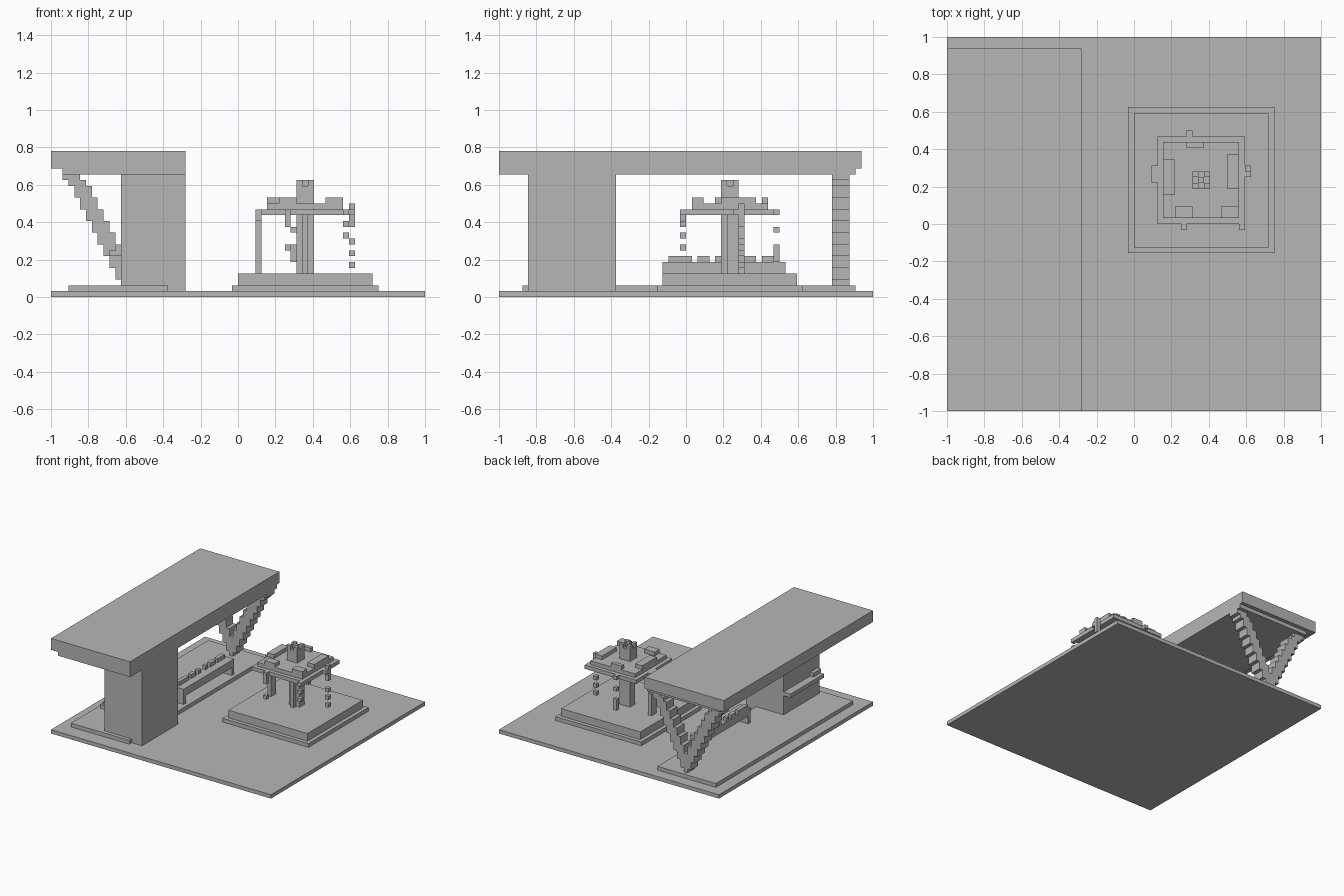
import bpy
import bmesh

if "Cube" in bpy.data.objects:
    bpy.data.objects.remove(bpy.data.objects["Cube"], do_unlink=True)

V = 1 / 32  # size of one block
stone = bpy.data.materials.new("grey_stone")
stone.use_nodes = True
stone.diffuse_color = (0.47, 0.47, 0.47, 1)
stone.node_tree.nodes["Principled BSDF"].inputs["Base Color"].default_value = (0.47, 0.47, 0.47, 1)


def build(name, boxes):
    """Make one object from boxes (x0, x1, y0, y1, z0, z1) in block units."""
    bm = bmesh.new()
    for x0, x1, y0, y1, z0, z1 in boxes:
        made = bmesh.ops.create_cube(bm, size=1)["verts"]
        for v in made:
            v.co.x = (x1 if v.co.x > 0 else x0) * V
            v.co.y = (y1 if v.co.y > 0 else y0) * V
            v.co.z = (z1 if v.co.z > 0 else z0) * V
    mesh = bpy.data.meshes.new(name)
    bm.to_mesh(mesh)
    bm.free()
    mesh.materials.append(stone)
    obj = bpy.data.objects.new(name, mesh)
    bpy.context.collection.objects.link(obj)
    return obj


def drips(name, x, y, spans):
    """Broken stream of water one block wide."""
    build(name, [(x, x + 1, y, y + 1, z0, z1) for z0, z1 in spans])


# Ground and shelter
build("ground", [(-32, 32, -32, 32, 0, 1)])
build("shelter_floor", [(-29, -12, -28, 29, 1, 2)])
build("shelter_roof", [(-32, -9, -32, 30, 22, 25), (-30, -9, -32, 29, 21, 22)])
build("shelter_wall", [(-20, -9, -27, -12, 1, 21)])
build("wall_ledge", [(-22, -20, -26, -12, 7, 8), (-21, -20, -26, -23, 8, 9)])

# Stepped V-shaped pillar, mirrored about its centre
steps = [(2, 3, -20)] + [(3 + 2 * i, 5 + 2 * i, -21 - i) for i in range(8)]
steps += [(19, 20, -29), (20, 21, -30)]
pillar = []
for z0, z1, left in steps:
    right = left + 3
    if right > -20:
        pillar.append((left, -39 - left, 25, 28, z0, z1))
    else:
        pillar.append((left, right, 25, 28, z0, z1))
        pillar.append((-39 - right, -39 - left, 25, 28, z0, z1))
build("v_pillar", pillar)

# Bench with a notched back rail
build("bench_seat", [(-16, -13, -4, 17, 4, 6)])
build("bench_legs", [(-16, -13, y, y + 1, 2, 4) for y in (-4, 16)])
build("bench_rail", [(-16, -15, y0, y1, 6, 7)
                     for y0, y1 in ((-3, 1), (2, 4), (5, 6), (8, 9), (10, 12), (13, 16))])

# Fountain base, column and crown
build("fountain_base", [(-1, 24, -5, 20, 1, 2), (0, 23, -4, 19, 2, 4)])
build("fountain_column", [(10, 13, 7, 8, 4, 14), (10, 13, 8, 9, 4, 14),
                          (11, 12, 6, 9, 4, 14), (10, 13, 6, 9, 14, 19)])
build("column_crown", [(x, x + 1, y, y + 1, 19, 20)
                       for x in range(10, 13) for y in range(6, 9) if (x + y) % 2 == 0])

# Water basin with raised ripples
build("fountain_basin", [(4, 19, 0, 15, 14, 15), (5, 18, 1, 14, 15, 16)])
build("basin_ripples", [(5, 7, 5, 11, 16, 17), (16, 18, 6, 12, 16, 17),
                        (9, 12, 13, 14, 16, 17), (7, 10, 1, 3, 16, 17),
                        (15, 18, 1, 3, 16, 17)])

# Falling water on each side
build("side_stream", [(3, 4, 7, 10, 13, 15), (3, 4, 8, 10, 4, 13)])
drips("front_drips", 8, -1, [(8, 9), (12, 15)])
drips("front_corner_drips", 18, -1, [(10, 11), (12, 13), (14, 15)])
drips("back_drips", 9, 15, [(6, 9), (11, 12), (14, 15)])
drips("left_drips", 19, 9, [(5, 6), (7, 8), (9, 10), (12, 13), (13, 16)])
build("left_spout", [(19, 20, 8, 10, 14, 15)])
